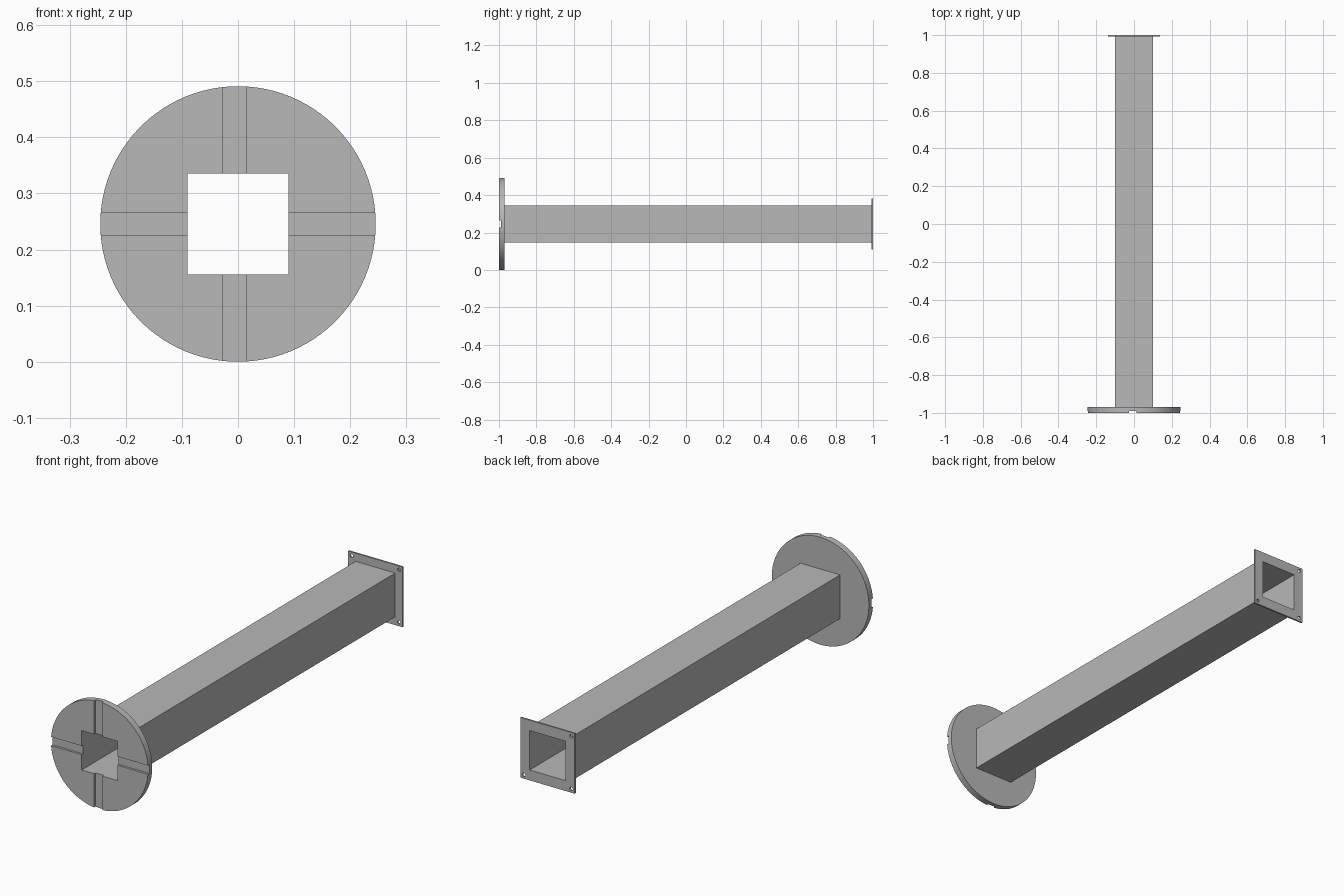
import bpy
import math

if "Cube" in bpy.data.objects:
    bpy.data.objects.remove(bpy.data.objects["Cube"], do_unlink=True)

AXIS_Z = 0.2455      # height of the duct centre line
RADIUS = 0.2455      # round flange
BORE = 0.18          # inside width of the duct
FLANGE_BACK = -0.97
PLATE_FRONT = 0.992

steel = bpy.data.materials.new("grey_steel")
steel.use_nodes = True
GREY = (0.48, 0.48, 0.48, 1)
steel.diffuse_color = GREY
steel.node_tree.nodes["Principled BSDF"].inputs["Base Color"].default_value = GREY


def box(name, width, height, y0, y1, x=0):
    bpy.ops.mesh.primitive_cube_add(size=1, location=(x, (y0 + y1) / 2, AXIS_Z))
    ob = bpy.context.object
    ob.name = name
    ob.scale = (width, y1 - y0, height)
    bpy.ops.object.transform_apply(location=True, rotation=True, scale=True)
    return ob


def disc(name, radius, y0, y1, x=0, dz=0, sides=64):
    bpy.ops.mesh.primitive_cylinder_add(
        vertices=sides, radius=radius, depth=y1 - y0,
        location=(x, (y0 + y1) / 2, AXIS_Z + dz), rotation=(math.pi / 2, 0, 0))
    ob = bpy.context.object
    ob.name = name
    bpy.ops.object.transform_apply(location=True, rotation=True, scale=True)
    return ob


def cut(ob, cutters):
    """Subtract each cutter from the part, then discard it."""
    for cutter in cutters:
        cutter.hide_render = True
        mod = ob.modifiers.new("cut", 'BOOLEAN')
        mod.operation = 'DIFFERENCE'
        mod.solver = 'EXACT'
        mod.object = cutter
        bpy.ops.object.select_all(action='DESELECT')
        bpy.context.view_layer.objects.active = ob
        ob.select_set(True)
        bpy.ops.object.modifier_apply(modifier=mod.name)
        bpy.data.objects.remove(cutter, do_unlink=True)


def bore():
    return box("bore_cutter", BORE, BORE, -1.2, 1.2)


# Square hollow duct
duct = box("duct", 0.2, 0.2, FLANGE_BACK, PLATE_FRONT)
cut(duct, [bore()])

# Round flange with crossed grooves in its front face
flange = disc("round_flange", RADIUS, -1, FLANGE_BACK, sides=96)
cut(flange, [
    bore(),
    box("upright_groove_cutter", 0.041, 0.6, -1.1, -0.99, x=-0.0065),
    box("level_groove_cutter", 0.6, 0.04, -1.1, -0.99),
])

# Thin square end plate with a bolt hole in each corner
plate = box("end_plate", 0.275, 0.275, PLATE_FRONT, 1)
holes = [disc("bolt_hole_cutter", 0.008, 0.9, 1.1, x=sx * 0.12, dz=sz * 0.12, sides=24)
         for sx in (-1, 1) for sz in (-1, 1)]
cut(plate, [bore()] + holes)

# Shared colour and shading
for part in (duct, flange, plate):
    part.data.materials.clear()
    part.data.materials.append(steel)
    bpy.ops.object.select_all(action='DESELECT')
    bpy.context.view_layer.objects.active = part
    part.select_set(True)
    bpy.ops.object.shade_smooth_by_angle(angle=math.radians(30))
